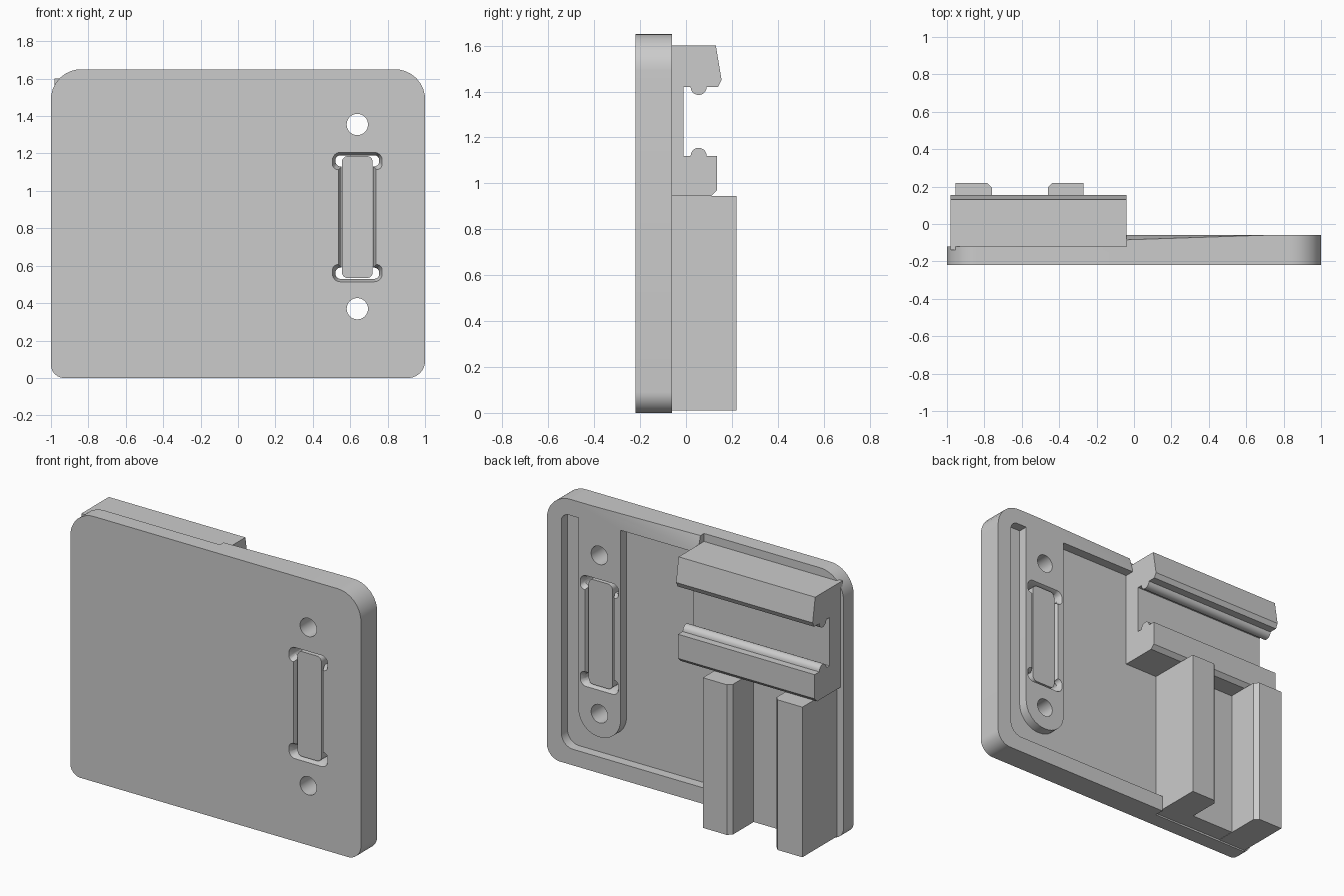
import bpy, bmesh, math
from mathutils import Vector

cube = bpy.data.objects.get("Cube")
if cube:
    bpy.data.objects.remove(cube, do_unlink=True)

grey = bpy.data.materials.new("plain_grey")
grey.use_nodes = True
COLOUR = (0.6, 0.6, 0.6, 1)
grey.diffuse_color = COLOUR
grey.node_tree.nodes["Principled BSDF"].inputs["Base Color"].default_value = COLOUR


def rounded(corners, steps=8):
    """Outline from (a, b, radius) corners, with arcs at the rounded ones."""
    out = []
    for i, (a, b, r) in enumerate(corners):
        p = Vector((a, b))
        if r == 0:
            out.append(p)
            continue
        u = (Vector(corners[i - 1][:2]) - p).normalized()
        v = (Vector(corners[(i + 1) % len(corners)][:2]) - p).normalized()
        half = u.angle(v) / 2
        centre = p + (u + v).normalized() * r / math.sin(half)
        start = p + u * r / math.tan(half) - centre
        end = p + v * r / math.tan(half) - centre
        out += [centre + start.lerp(end, k / steps).normalized() * r for k in range(steps + 1)]
    return out


def loft(name, first, last):
    """Closed solid between two matching loops of 3D points."""
    bm = bmesh.new()
    a = [bm.verts.new(p) for p in first]
    b = [bm.verts.new(p) for p in last]
    bm.faces.new(a)
    bm.faces.new(b[::-1])
    for i in range(len(a)):
        bm.faces.new((a[i - 1], b[i - 1], b[i], a[i]))
    bmesh.ops.recalc_face_normals(bm, faces=bm.faces)
    mesh = bpy.data.meshes.new(name)
    bm.to_mesh(mesh)
    bm.free()
    mesh.materials.append(grey)
    obj = bpy.data.objects.new(name, mesh)
    bpy.context.collection.objects.link(obj)
    return obj


def slab(name, pts, y0, y1, pts2=None):
    """Outline in x, z carried along y, changing to pts2 if given."""
    return loft(name, [(x, y0, z) for x, z in pts], [(x, y1, z) for x, z in pts2 or pts])


def activate(obj):
    bpy.ops.object.select_all(action='DESELECT')
    obj.select_set(True)
    bpy.context.view_layer.objects.active = obj


def cut(target, cutter):
    mod = target.modifiers.new("cut", 'BOOLEAN')
    mod.object, mod.operation, mod.solver = cutter, 'DIFFERENCE', 'EXACT'
    activate(target)
    bpy.ops.object.modifier_apply(modifier=mod.name)
    bpy.data.objects.remove(cutter, do_unlink=True)


def smooth(obj):
    activate(obj)
    bpy.ops.object.shade_smooth_by_angle(angle=math.radians(30))


FRONT, BACK, FLOOR = -0.22, -0.06, -0.12
SLOT_X, SLOT_Z = 0.638, 0.86

# Plate with an open pocket behind it, leaving a raised island around the slot
plate = slab("plate", rounded([(-1, 0, .07), (1, 0, .09), (1, 1.65, .16), (-1, 1.65, .16)]),
             FRONT, BACK)
pocket = slab("pocket", rounded([(.9, .1, .08), (.9, 1.55, .05), (-.04, 1.55, 0),
                                 (-.04, 1.8, 0), (-1.2, 1.8, 0), (-1.2, -.1, 0),
                                 (-.27, -.1, 0), (-.27, .1, 0)]), FLOOR, .1)
island = slab("island", rounded([(.493, .225, .14), (.783, .225, .14),
                                 (.783, 1.6, 0), (.493, 1.6, 0)]), -.2, .2)
cut(pocket, island)
cut(plate, pocket)

# Sloping shave along the top rim
shave = [(.78, BACK, 1.66), (-1.02, FLOOR, 1.66), (-.045, BACK, 1.56)]
cut(plate, loft("shave", shave, [(x, .1, z) for x, y, z in shave]))

# Screw holes
for z in (.37, 1.355):
    ring = [(SLOT_X + .057 * math.cos(t * math.pi / 16), z + .057 * math.sin(t * math.pi / 16))
            for t in range(32)]
    cut(plate, slab("hole", ring, -.3, .1))


def slot_outline(inset):
    """Dumbbell outline: narrow neck with a wider lobe at each end."""
    lobe, neck, top, step = .137 - inset, .105 - inset, .35 - inset, .25 + inset
    side = [(neck, step, 0), (lobe, step, .028), (lobe, top, .045 - inset)]
    loop = side + [(-a, b, r) for a, b, r in side[::-1]]
    loop += [(-a, -b, r) for a, b, r in loop]
    return [(SLOT_X + p.x, SLOT_Z + p.y) for p in rounded(loop, 6)]


# Slot with a bevelled mouth on both faces
wide, tight, inner = slot_outline(0), slot_outline(.02), slot_outline(.021)
cut(plate, slab("slot", tight, -.3, .1))
cut(plate, slab("mouth", wide, FRONT - .01, FRONT + .04, inner))
cut(plate, slab("mouth", wide, BACK + .01, BACK - .03, inner))
smooth(plate)

# Bar in the slot
bar = slab("slot_bar", rounded([(SLOT_X + a * .082, SLOT_Z + b * .326, .03)
                                for a, b in ((-1, -1), (1, -1), (1, 1), (-1, 1))], 5),
           FRONT + .012, BACK - .012)
smooth(bar)


def bump(z, side):
    """Half-round rib, listed from the back of the rail to the front."""
    return [(.055 + .035 * math.cos(t * math.pi / 10), z + side * .035 * math.sin(t * math.pi / 10))
            for t in range(11)]


# Rail with two jaws, each carrying a half-round rib
jaws = [(FLOOR - .02, 1.6), (.13, 1.6), (.155, 1.45), (.14, 1.42)] + bump(1.42, -1)
jaws += [(-.01, 1.42), (-.01, 1.12)] + bump(1.12, 1)[::-1]
jaws += [(.135, 1.12), (.135, .97), (.11, .945), (FLOOR - .02, .945)]
rail = loft("rail", [(-.98, y, z) for y, z in jaws], [(-.04, y, z) for y, z in jaws])
smooth(rail)

# Two posts below the rail, bevelled on their facing edges
for name, outer, facing in (("right_post", -.955, -.76), ("left_post", -.27, -.46)):
    c = .025 if facing > outer else -.025
    plan = [(outer, FLOOR - .02), (outer, .22), (facing - c, .22), (facing, .195),
            (facing, FLOOR - .02)]
    loft(name, [(x, y, .01) for x, y in plan], [(x, y, .944) for x, y in plan])

# Web between the posts
slab("post_web", [(-.765, .012), (-.455, .012), (-.455, .943), (-.765, .943)],
     FLOOR - .02, -.005)
